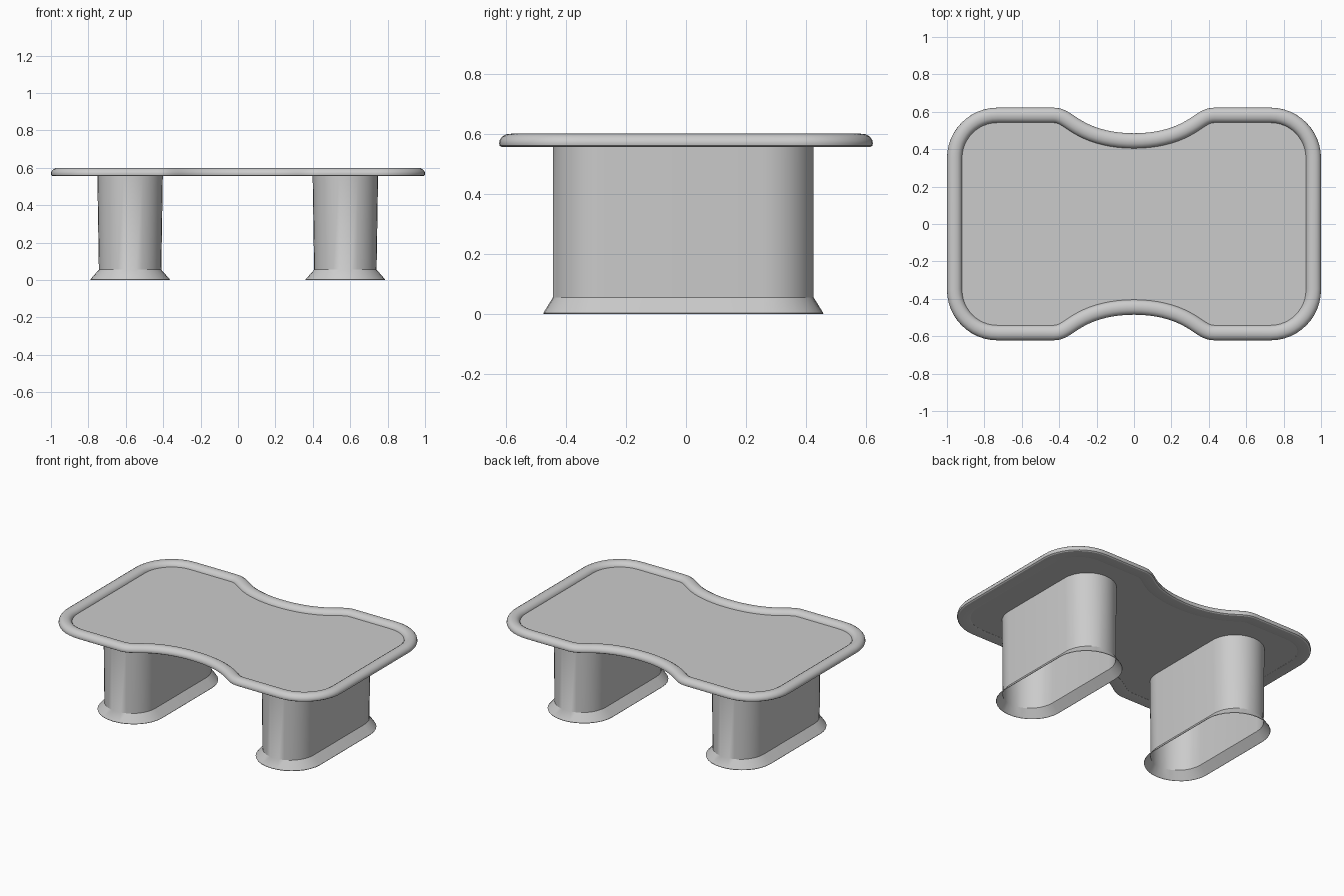
import bpy, math
from mathutils import Vector

if "Cube" in bpy.data.objects:
    bpy.data.objects.remove(bpy.data.objects["Cube"])


def make_object(name, verts, faces):
    me = bpy.data.meshes.new(name)
    me.from_pydata([tuple(v) for v in verts], [], faces)
    ob = bpy.data.objects.new(name, me)
    bpy.context.collection.objects.link(ob)
    bpy.ops.object.select_all(action='DESELECT')
    bpy.context.view_layer.objects.active = ob
    ob.select_set(True)
    bpy.ops.object.shade_smooth_by_angle(angle=math.radians(32))
    return ob


def bridge(rings, n, closed=False):
    """Quads between consecutive rings of n vertices."""
    count = rings if closed else rings - 1
    return [(r * n + i, r * n + (i + 1) % n,
             (r + 1) % rings * n + (i + 1) % n, (r + 1) % rings * n + i)
            for r in range(count) for i in range(n)]


def bezier(p0, p1, p2, p3, steps):
    p0, p1, p2, p3 = map(Vector, (p0, p1, p2, p3))
    return [p0 * (1 - t) ** 3 + p1 * 3 * t * (1 - t) ** 2 + p2 * 3 * t * t * (1 - t) + p3 * t ** 3
            for t in (k / steps for k in range(steps))]


# Outline of the top: one quarter, mirrored to a counter-clockwise loop
X, Y = 1.0, 0.622
quarter = bezier((X, 0.35), (X, 0.50), (0.88, Y), (0.73, Y), 12)
quarter += [Vector((0.73, Y))]
quarter += bezier((0.43, Y), (0.37, Y), (0.335, 0.586), (0.28, 0.553), 8)
quarter += bezier((0.28, 0.553), (0.20, 0.505), (0.10, 0.485), (0, 0.485), 8)
half = quarter + [Vector((0, 0.485))] + [Vector((-p.x, p.y)) for p in reversed(quarter)]
outline = half + [Vector((p.x, -p.y)) for p in reversed(half)]
N = len(outline)


def inset(d):
    pts = []
    for i, p in enumerate(outline):
        t = (outline[(i + 1) % N] - p).normalized() + (p - outline[i - 1]).normalized()
        t.normalize()
        pts.append(p + Vector((-t.y, t.x)) * d)
    return pts


# Rounded rim swept round the outline
profile = [(0.010, 0.555), (0.002, 0.560), (0, 0.568), (0.002, 0.579), (0.010, 0.590),
           (0.023, 0.598), (0.040, 0.600), (0.057, 0.598), (0.070, 0.590),
           (0.078, 0.580), (0.081, 0.570), (0.081, 0.557), (0.072, 0.555)]
verts = [(p.x, p.y, z) for d, z in reversed(profile) for p in inset(d)]
make_object("table_rim", verts, bridge(len(profile), N, True))

# Flat panel inside the rim
edge = inset(0.080)
verts = [(p.x, p.y, z) for z in (0.558, 0.572) for p in edge]
faces = bridge(2, N) + [tuple(range(N - 1, -1, -1)), tuple(range(N, 2 * N))]
make_object("table_panel", verts, faces)


# Hollow legs: stadium sections with a flared foot, open underneath
def stadium(cx, cy, rx, half_len, cap, z, seg=16):
    ring = []
    for s, a0 in ((1, 0), (-1, math.pi)):
        for k in range(seg + 1):
            a = a0 + math.pi * k / seg
            ring.append((cx + rx * math.cos(a), cy + s * (half_len - cap) + cap * math.sin(a), z))
    return ring


for name, cx in (("left_leg", -0.577), ("right_leg", 0.574)):
    sections = [(0.213, 0.466, 0.205, 0.003), (0.167, 0.434, 0.172, 0.055), (0.175, 0.434, 0.172, 0.559)]
    verts = [v for rx, hl, cap, z in sections for v in stadium(cx, -0.009, rx, hl, cap, z)]
    # hairline lip so the foot rests on the ground
    verts = stadium(cx, -0.009, 0.212, 0.465, 0.205, 0.0) + verts
    make_object(name, verts, bridge(4, len(verts) // 4))
